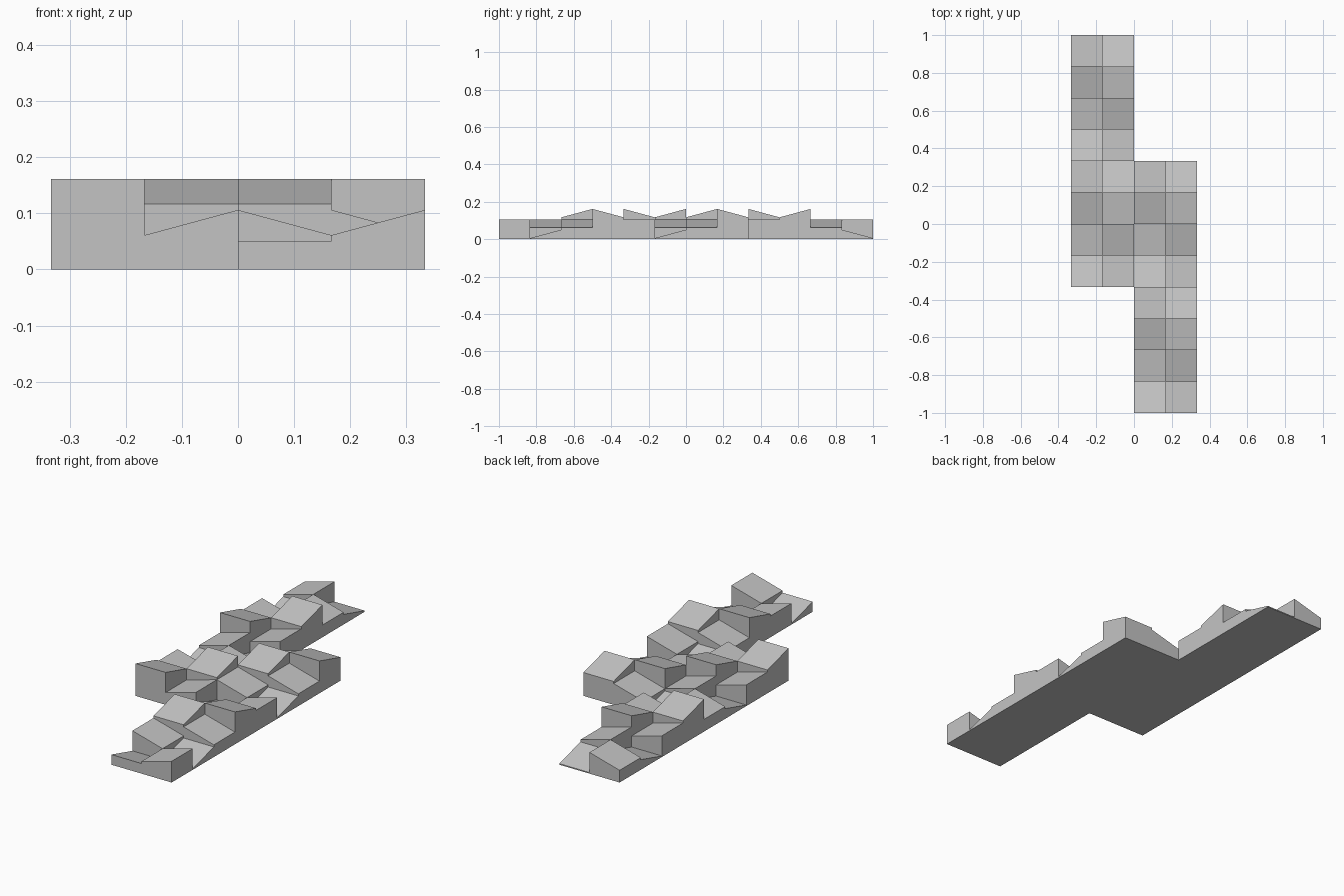
import bpy
import bmesh

if "Cube" in bpy.data.objects:
    bpy.data.objects.remove(bpy.data.objects["Cube"], do_unlink=True)

CELL = 1 / 6
STEP = 1 / 18      # height between levels
RISE = 0.045       # rise across one sloped cell
BASE = 0.0055      # lowest edge of a level 0 cell

# Each cell: the side its slope faces, and its level; rows run front to back
RIGHT_STRIP = ["N2 W1", "E1 S2", "S0 E1", "W1 N0"]   # on the -x side
LEFT_STRIP = ["N0 W1", "E1 S0", "S2 E1", "W1 N2"]    # on the +x side

cells = {}
for first_col, first_row, pattern in ((0, 4, RIGHT_STRIP), (2, 0, LEFT_STRIP)):
    for r in range(8):
        for c, code in enumerate(pattern[r % 4].split()):
            cells[first_col + c, first_row + r] = (code[0], int(code[1]))


def height(cell, corner):
    """Top height of a cell at one grid corner, or the ground outside."""
    if cell not in cells:
        return 0.0
    facing, level = cells[cell]
    u, v = corner[0] - cell[0], corner[1] - cell[1]
    t = {"W": u, "E": 1 - u, "S": v, "N": 1 - v}[facing]
    return BASE + level * STEP + t * RISE


bm = bmesh.new()


def face(points):
    verts = [bm.verts.new(((i - 2) * CELL, (j - 6) * CELL, z)) for i, j, z in points]
    return bm.faces.new(verts)


underside = []
for cell in cells:
    i, j = cell
    corners = [(i, j), (i + 1, j), (i + 1, j + 1), (i, j + 1)]
    neighbours = [(i, j - 1), (i + 1, j), (i, j + 1), (i - 1, j)]
    # sloped top and flat underside
    face([(*p, height(cell, p)) for p in corners])
    underside.append(face([(*p, 0.0) for p in reversed(corners)]))
    # upright walls down to lower neighbours or the ground
    for k, other in enumerate(neighbours):
        a, b = corners[k], corners[(k + 1) % 4]
        low_a, low_b = height(other, a), height(other, b)
        top_a, top_b = height(cell, a), height(cell, b)
        if top_a + top_b > low_a + low_b:
            face([(*a, low_a), (*b, low_b), (*b, top_b), (*a, top_a)])

bmesh.ops.remove_doubles(bm, verts=bm.verts, dist=0.0001)
bmesh.ops.dissolve_faces(bm, faces=[f for f in underside if f.is_valid])

mesh = bpy.data.meshes.new("stepped_slab")
bm.to_mesh(mesh)
bm.free()
slab = bpy.data.objects.new("stepped_slab", mesh)
bpy.context.collection.objects.link(slab)

# Plain grey
grey = bpy.data.materials.new("plain_grey")
grey.use_nodes = True
colour = (0.55, 0.55, 0.55, 1.0)
grey.diffuse_color = colour
grey.node_tree.nodes["Principled BSDF"].inputs["Base Color"].default_value = colour
mesh.materials.append(grey)
